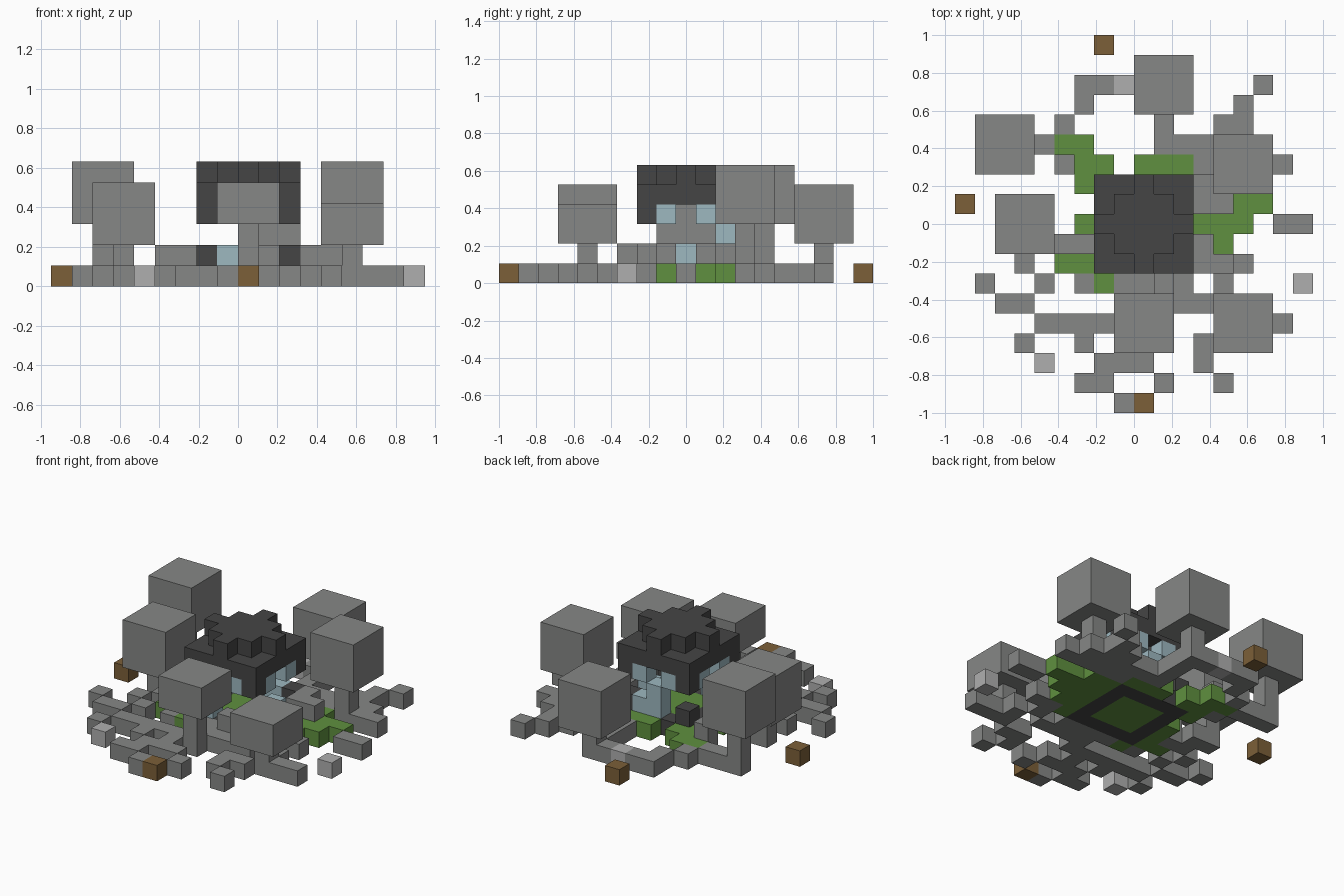
import bpy
import bmesh
from mathutils import Vector

if "Cube" in bpy.data.objects:
    bpy.data.objects.remove(bpy.data.objects["Cube"])

CELL = 2 / 19


def make_material(name, rgb):
    mat = bpy.data.materials.new(name)
    mat.use_nodes = True
    color = (*rgb, 1)
    mat.diffuse_color = color
    mat.node_tree.nodes["Principled BSDF"].inputs["Base Color"].default_value = color
    return mat


STONE = make_material("stone grey", (.24, .245, .24))
PALE = make_material("pale grey", (.43, .43, .43))
DARK = make_material("charcoal", (.06, .06, .06))
GREEN = make_material("moss green", (.115, .28, .05))
BLUE = make_material("ice blue", (.34, .48, .53))
BROWN = make_material("earth brown", (.2, .115, .04))

parts = {}      # part name -> (material, cells)
occupied = set()


def add_part(name, mat, cells):
    cells = set(cells) - occupied
    occupied.update(cells)
    parts[name] = (mat, cells)


def box(cols, rows, levels):
    return {(i, j, k) for i in cols for j in rows for k in levels}


def paving(*slabs):
    """Ground cells from slabs given as column, row, width and depth."""
    cells = set()
    for col, row, *size in slabs:
        width, depth = size or (1, 1)
        cells |= box(range(col, col + width), range(row, row + depth), [0])
    return cells


def rim(level):
    """Outer ring of the pavilion square at one level."""
    return {c for c in box(SPAN, SPAN, [level]) if max(abs(c[0]), abs(c[1])) == 2}


# Pavilion: foundation, floor, posts, roof with dropped corners, stepped cap
SPAN = range(-2, 3)
ENDS = (-2, 2)
add_part("foundation_ring", DARK, rim(0))
add_part("moss_floor", GREEN, paving((-1, -1, 3, 3)))
add_part("corner_posts", DARK, box(ENDS, ENDS, [1]))
add_part("roof_corners", DARK, box(ENDS, ENDS, [3]))
add_part("roof_ring", DARK, rim(4))
add_part("roof_cap", DARK, {c for c in box(SPAN, SPAN, [5]) if abs(c[0]) + abs(c[1]) < 3})

# Ice panes beside the roof corners and ice blocks at the base
add_part("ice_panes", BLUE, box((-1, 1), ENDS, [3]) | box(ENDS, (-1, 1), [3]))
add_part("ice_blocks", BLUE, box([0], [2], [1, 2]) | box([1], [2], [1])
         | box([2], [0], [1]) | box([-1], [-2], [1]))

# Moss around the pavilion
add_part("left_moss", GREEN, paving((3, -2, 1, 5), (4, -1, 1, 4), (5, 0, 1, 2), (6, 1)))
add_part("back_moss", GREEN, paving((0, 3, 3, 1), (-4, 4, 2, 1), (-3, 3, 2, 1), (-3, 2)))
add_part("right_moss", GREEN, paving((-3, -1, 1, 2), (-4, -2, 2, 1), (-2, -3)))

# Scattered paving
add_part("back_paving", STONE, paving(
    (-3, 7, 2, 1), (-3, 6), (0, 7, 2, 1), (1, 4, 1, 3), (6, 7), (5, 6), (4, 5, 2, 1),
    (2, 4, 5, 1), (3, 3, 5, 1), (-4, 5), (-7, 4, 3, 1), (-4, 3)))
add_part("side_paving", STONE, paving(
    (-6, 0, 2, 1), (-5, -1, 2, 1), (-6, -2), (7, 0, 2, 1), (4, -2, 2, 1)))
add_part("front_paving", STONE, paving(
    (-8, -3), (-5, -3), (-3, -3), (-1, -3, 4, 1), (4, -3), (-7, -4, 2, 1), (0, -4, 4, 1),
    (5, -4), (-5, -5, 6, 1), (5, -5, 3, 1)))
add_part("front_edge_paving", STONE, paving(
    (-6, -6), (-3, -6), (-1, -6), (3, -6, 2, 1), (-2, -7, 3, 1), (3, -7),
    (-3, -8, 2, 1), (1, -8), (4, -8), (-1, -9)))
add_part("pale_stones", PALE, paving((-1, 7), (-5, -7), (8, -3)))
add_part("earth_blocks", BROWN, paving((-2, 9), (-9, 1), (0, -9)))

# Boulders on thin stems: centre column, centre row, bottom level, height
BOULDERS = {"back": (1, 7, 2, 3), "back_right": (-7, 4, 3, 3), "right": (-6, 0, 2, 3),
            "back_left": (5, 3, 3, 3), "front_left": (5, -5, 2, 2), "front": (0, -5, 3, 2)}
for name, (i, j, k, h) in BOULDERS.items():
    add_part(name + "_boulder", STONE,
             box(range(i - 1, i + 2), range(j - 1, j + 2), range(k, k + h)))
    add_part(name + "_stem", STONE, box([i], [j], range(1, k)))

# Loose stones on the second layer
add_part("loose_stones", STONE,
         box([3], [2, 1, -1, -2], [1]) | box([4], [1, -2], [1])
         | box([-4, -3], [-1], [1]) | box([1], [-3], [1]) | box([-4], [3], [1]))


def build(name, mat, cells):
    """Make the outer faces of a group of cells, merged on boulders."""
    bm = bmesh.new()
    for cell in cells:
        centre = Vector((cell[0] + .5, cell[1], cell[2] + .5))
        for axis in range(3):
            for sign in (-1, 1):
                n = Vector((0, 0, 0))
                n[axis] = sign
                if tuple(int(a + b) for a, b in zip(cell, n)) in occupied:
                    continue
                u = Vector((0, 0, 0))
                u[(axis + 1) % 3] = .5
                v = n.cross(u)
                mid = centre + n / 2
                ring = (mid - u - v, mid + u - v, mid + u + v, mid - u + v)
                bm.faces.new([bm.verts.new(p * CELL) for p in ring])
    bmesh.ops.remove_doubles(bm, verts=bm.verts, dist=CELL / 100)
    if name.endswith("boulder"):
        bmesh.ops.dissolve_limit(bm, angle_limit=.01, verts=bm.verts, edges=bm.edges)
    mesh = bpy.data.meshes.new(name)
    bm.to_mesh(mesh)
    bm.free()
    mesh.materials.append(mat)
    bpy.context.scene.collection.objects.link(bpy.data.objects.new(name, mesh))


for part, (material, part_cells) in parts.items():
    build(part, material, part_cells)
